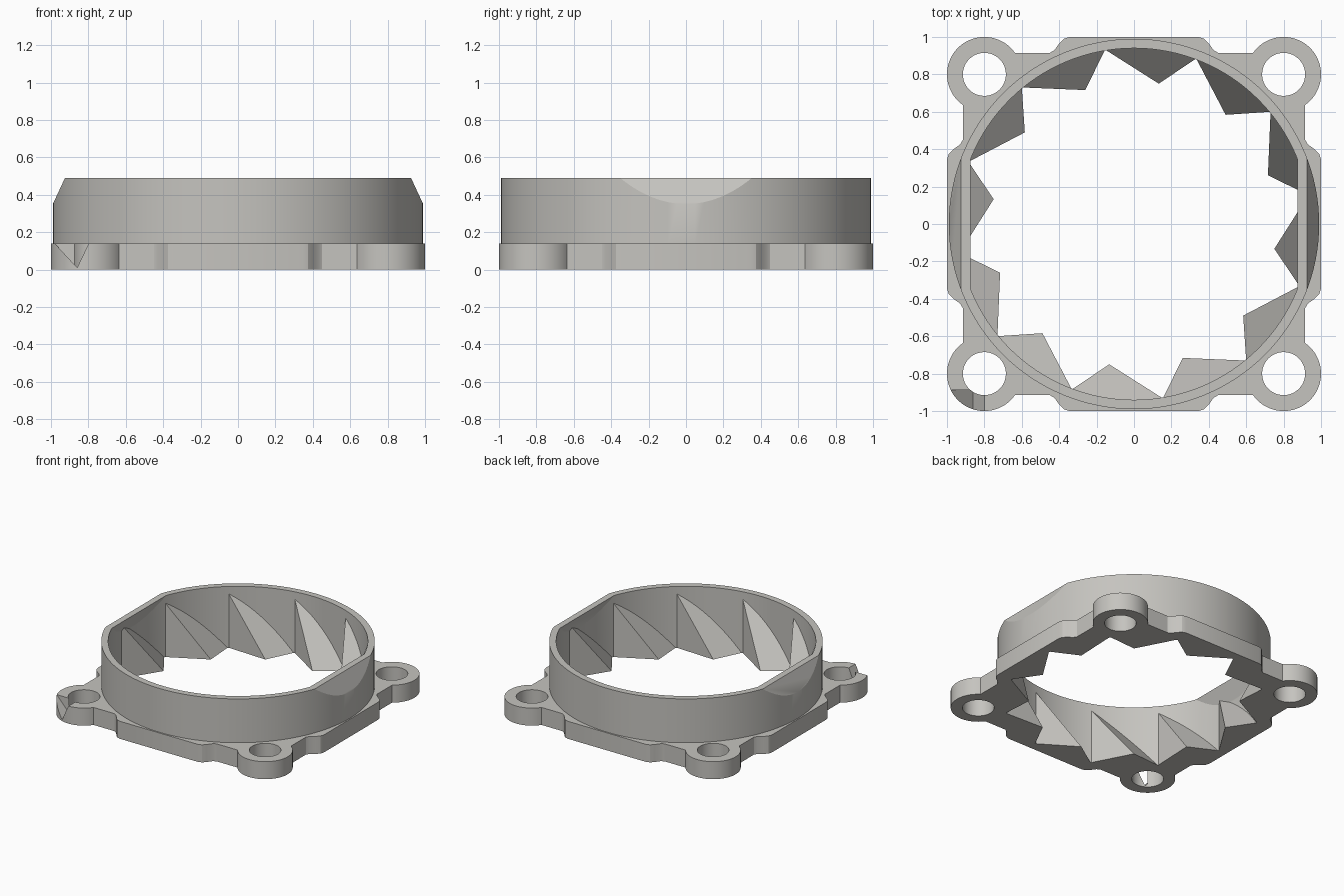
import bpy, bmesh, math
from mathutils import Vector

if "Cube" in bpy.data.objects:
    bpy.data.objects.remove(bpy.data.objects["Cube"])

grey = bpy.data.materials.new("warm grey")
grey.diffuse_color = (0.56, 0.55, 0.52, 1)
grey.use_nodes = True
grey.node_tree.nodes["Principled BSDF"].inputs["Base Color"].default_value = grey.diffuse_color


def make(name, bm):
    bmesh.ops.recalc_face_normals(bm, faces=bm.faces)
    me = bpy.data.meshes.new(name)
    bm.to_mesh(me)
    bm.free()
    me.materials.append(grey)
    ob = bpy.data.objects.new(name, me)
    bpy.context.collection.objects.link(ob)
    return ob


def prism(points, offset):
    """Extrude a closed 3D outline by an offset vector."""
    bm = bmesh.new()
    face = bm.faces.new([bm.verts.new(p) for p in points])
    geo = bmesh.ops.extrude_face_region(bm, geom=[face])["geom"]
    bmesh.ops.translate(bm, vec=offset, verts=[g for g in geo if isinstance(g, bmesh.types.BMVert)])
    return bm


def disc(r, z0, z1, n=128, cx=0, cy=0):
    pts = [(cx + r * math.cos(math.tau * i / n), cy + r * math.sin(math.tau * i / n), z0) for i in range(n)]
    return prism(pts, (0, 0, z1 - z0))


def slanted(r, z0, z1, x_at_top):
    """Disc whose two x sides are cut by sloping planes near the top."""
    bm = disc(r, z0, z1)
    for s in (1, -1):
        bmesh.ops.bisect_plane(bm, geom=bm.verts[:] + bm.edges[:] + bm.faces[:],
                               plane_co=(s * x_at_top, 0, 0.49), plane_no=(s * 0.14, 0, 0.065),
                               clear_outer=True)
        bmesh.ops.holes_fill(bm, edges=[e for e in bm.edges if e.is_boundary], sides=0)
    return bm


def cut(ob, bm):
    cutter = make("cutter", bm)
    mod = ob.modifiers.new("cut", "BOOLEAN")
    mod.operation, mod.solver, mod.object = "DIFFERENCE", "EXACT", cutter
    bpy.context.view_layer.objects.active = ob
    bpy.ops.object.modifier_apply(modifier=mod.name)
    bpy.data.objects.remove(cutter)


def smooth(ob):
    bpy.ops.object.select_all(action="DESELECT")
    ob.select_set(True)
    bpy.context.view_layer.objects.active = ob
    bpy.ops.object.shade_smooth_by_angle(angle=math.radians(25))


# Mounting flange: one side outline plus a corner lug arc, repeated four times
side = [(-0.45, -0.915), (-0.425, -0.93), (-0.40, -0.965), (-0.375, -0.99), (-0.345, -1.0)]
quarter = side + [(-x, y) for x, y in reversed(side)]
a0 = math.atan2(-0.115, -0.1636) - math.radians(0)
a0 = math.pi + math.asin(0.115 / 0.2)          # lug starts on the front edge
a1 = math.tau + math.pi / 2 - math.asin(0.115 / 0.2) + math.radians(0)
a0 = math.atan2(-0.115, -0.1636) + math.tau
a1 = math.atan2(0.1636, 0.115) + math.tau
quarter += [(0.8 + 0.2 * math.cos(a0 + (a1 - a0) * i / 40),
             -0.8 + 0.2 * math.sin(a0 + (a1 - a0) * i / 40)) for i in range(41)]
outline = []
for k in range(4):
    c, s = round(math.cos(k * math.pi / 2)), round(math.sin(k * math.pi / 2))
    outline += [(c * x - s * y, s * x + c * y, 0) for x, y in quarter]
flange = make("flange", prism(outline, (0, 0, 0.14)))
cut(flange, disc(0.94, -0.1, 0.3))
for sx in (1, -1):
    for sy in (1, -1):
        cut(flange, disc(0.115, -0.1, 0.3, 48, 0.8 * sx, 0.8 * sy))

# Wire notch in one lug
cut(flange, prism([(-1.017, -1.1, 0.18), (-0.86, -1.1, 0.01), (-0.779, -1.1, 0.18)], (0, 0.212, 0)))
smooth(flange)

# Ring wall with sloped sides
ring = make("ring_wall", slanted(0.99, 0.13, 0.49, 0.925))
cut(ring, slanted(0.94, 0.0, 0.60, 0.875))
smooth(ring)

# Twelve guide vanes tapering up the inner wall
R, TIP, TOP, N = 0.945, 0.762, 0.44, 10


def polar(r, deg):
    return Vector((r * math.cos(math.radians(deg)), r * math.sin(math.radians(deg)), 0))


for k in range(12):
    tip = polar(TIP, 20 + 30 * k)
    wall = [polar(R, 9.4 + 30 * k + 30 * i / N) for i in range(N + 1)]
    across = (wall[0] - tip).cross(Vector((0, 0, -1))).normalized()
    slope = TOP / (wall[-1] - tip).dot(across)
    bm = bmesh.new()
    t = bm.verts.new(tip)
    low = [bm.verts.new(p) for p in wall]
    high = [low[0]] + [bm.verts.new((p.x, p.y, slope * (p - tip).dot(across))) for p in wall[1:]]
    bm.faces.new([t] + low)
    bm.faces.new([t] + high)
    bm.faces.new([t, low[-1], high[-1]])
    bm.faces.new([low[0], low[1], high[1]])
    for i in range(1, N):
        bm.faces.new([low[i], low[i + 1], high[i + 1], high[i]])
    make("guide_vane", bm)
